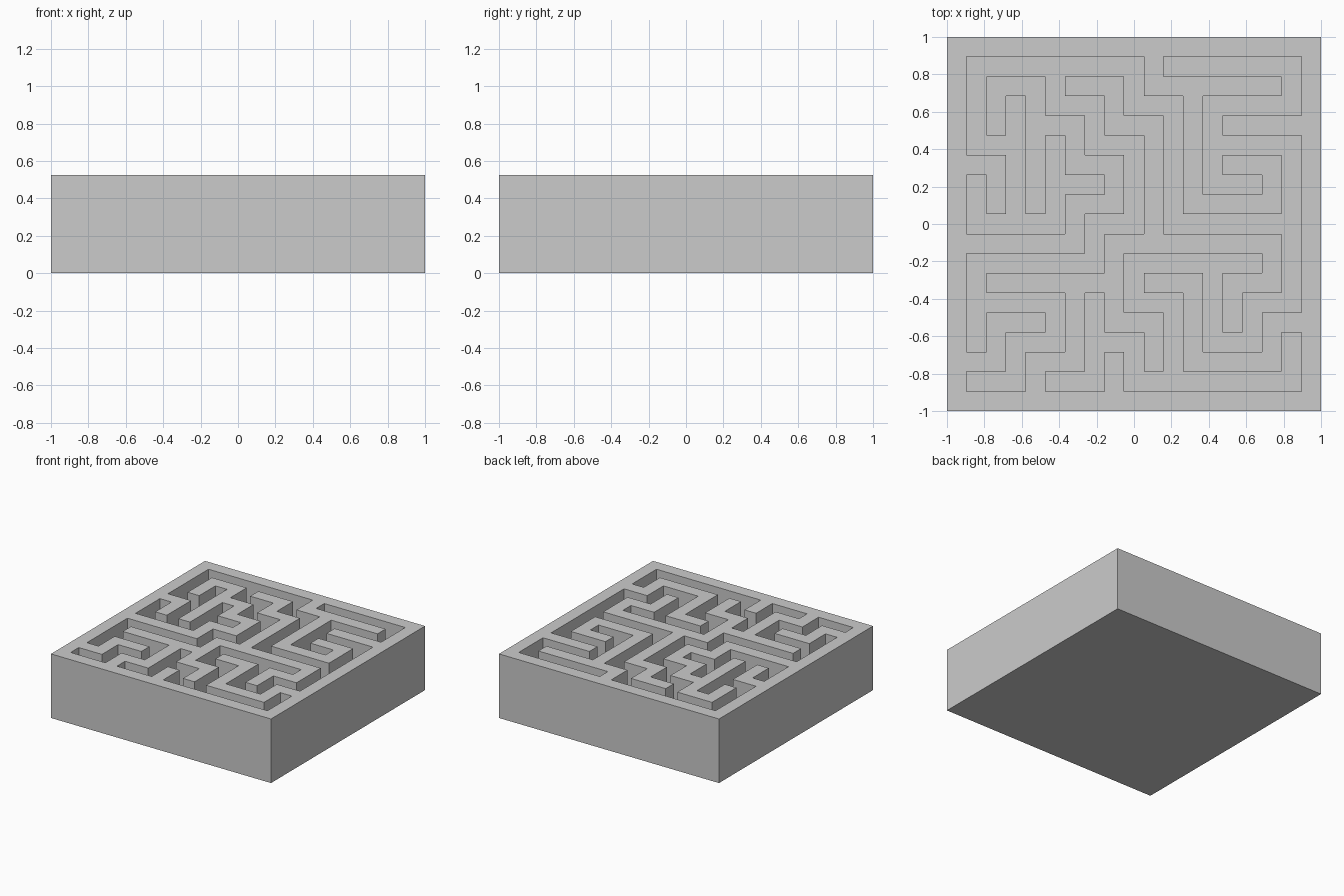
import bpy, bmesh, math

if "Cube" in bpy.data.objects:
    bpy.data.objects.remove(bpy.data.objects["Cube"])

N = 19                   # cells per side
C = 2 / N                # cell size
TOP = 5 * C              # block height
FLOOR = 3 * C            # corridor floor height

# Corridors: start cell, then moves of two cells each
PATHS = [
    (11, 17, "RRRDLLDRRDDLLLUUULULLDRDRDDLDLLLDRRDLDL"),
    (13, 13, "DR"),
    (1, 5, "D"),
    (5, 17, "LLDDRUDDDLU"),
    (3, 9, "RUR"),
    (5, 11, "U"),
    (17, 9, "DDLDLUULLDRDD"),
    (13, 7, "R"),
    (17, 3, "DLLLLULUDDL"),
]
STEP = {"R": (1, 0), "L": (-1, 0), "U": (0, 1), "D": (0, -1)}

carved = set()
for x, y, moves in PATHS:
    carved.add((x, y))
    for m in moves:
        dx, dy = STEP[m]
        for _ in range(2):
            x, y = x + dx, y + dy
            carved.add((x, y))

bm = bmesh.new()


def quad(points):
    bm.faces.new([bm.verts.new((i * C - 1, j * C - 1, z)) for i, j, z in points])


# Wall tops, corridor floors and the corridor sides between them
for i in range(N):
    for j in range(N):
        z = FLOOR if (i, j) in carved else TOP
        quad([(i, j, z), (i + 1, j, z), (i + 1, j + 1, z), (i, j + 1, z)])
        if (i, j) not in carved:
            continue
        sides = {
            (0, 1): ((i, j + 1), (i + 1, j + 1)),
            (0, -1): ((i + 1, j), (i, j)),
            (1, 0): ((i + 1, j + 1), (i + 1, j)),
            (-1, 0): ((i, j), (i, j + 1)),
        }
        for (dx, dy), (a, b) in sides.items():
            if (i + dx, j + dy) not in carved:
                quad([(*a, FLOOR), (*b, FLOOR), (*b, TOP), (*a, TOP)])

# Outer sides and underside
for k in range(N):
    for a, b in (((k, 0), (k + 1, 0)), ((N, k), (N, k + 1)),
                 ((k + 1, N), (k, N)), ((0, k + 1), (0, k))):
        quad([(*a, 0), (*b, 0), (*b, TOP), (*a, TOP)])
    for j in range(N):
        quad([(k, j, 0), (k, j + 1, 0), (k + 1, j + 1, 0), (k + 1, j, 0)])

# Weld the cells and merge flat areas
bmesh.ops.remove_doubles(bm, verts=bm.verts[:], dist=1e-4)
bmesh.ops.recalc_face_normals(bm, faces=bm.faces[:])
bmesh.ops.dissolve_limit(bm, angle_limit=math.radians(1),
                         verts=bm.verts[:], edges=bm.edges[:])

mesh = bpy.data.meshes.new("maze_block")
bm.to_mesh(mesh)
bm.free()
grey = bpy.data.materials.new("light grey")
grey.diffuse_color = (0.6, 0.6, 0.6, 1)
grey.use_nodes = True
grey.node_tree.nodes["Principled BSDF"].inputs["Base Color"].default_value = grey.diffuse_color
mesh.materials.append(grey)
bpy.context.collection.objects.link(bpy.data.objects.new("maze_block", mesh))
